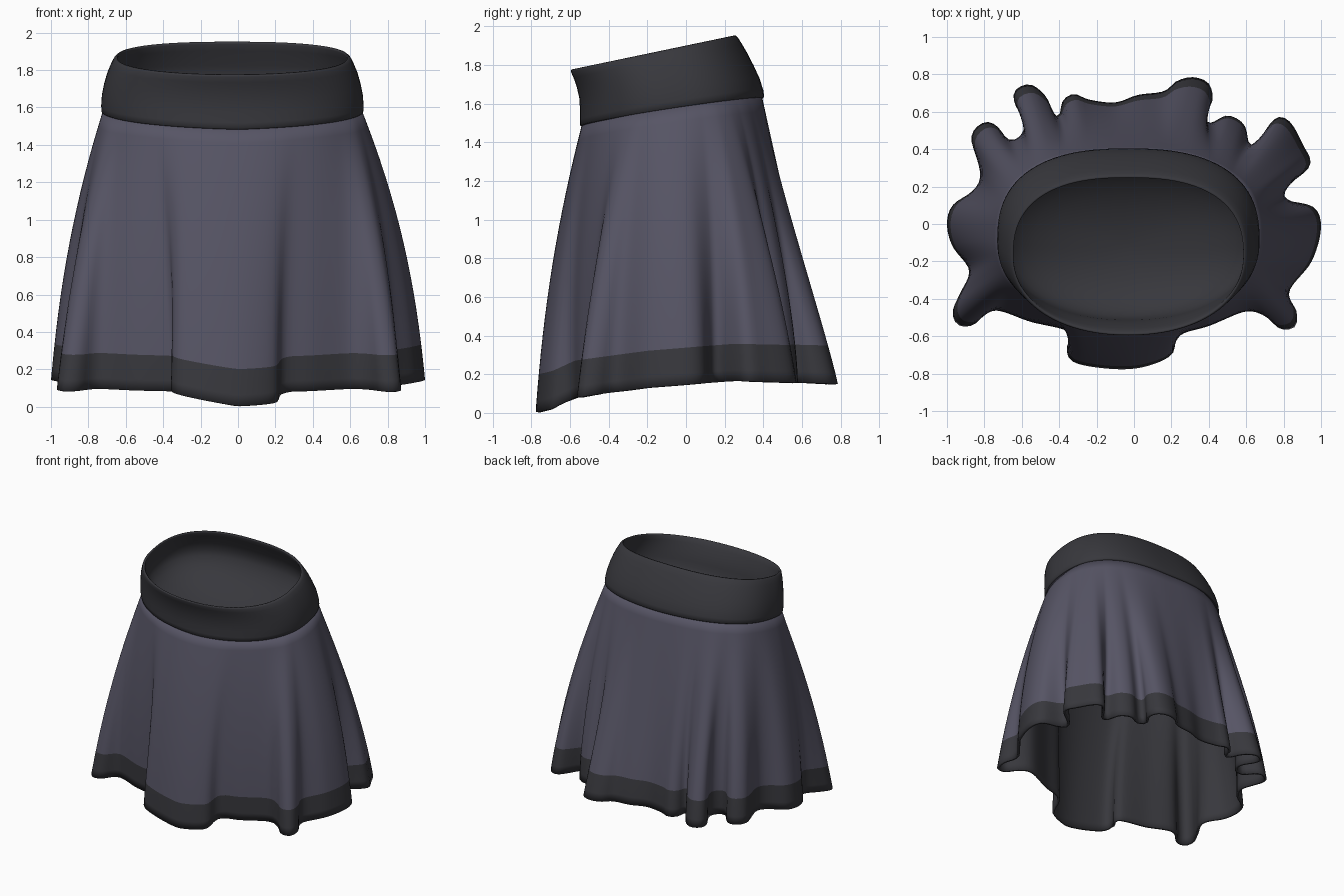
import bpy, math
from mathutils import Vector

if "Cube" in bpy.data.objects:
    bpy.data.objects.remove(bpy.data.objects["Cube"])


def material(name, rgb):
    m = bpy.data.materials.new(name)
    m.diffuse_color = (*rgb, 1)
    m.use_nodes = True
    m.node_tree.nodes["Principled BSDF"].inputs["Base Color"].default_value = m.diffuse_color
    return m


CLOTH = material("slate_cloth", (0.094, 0.090, 0.130))
DARK = material("charcoal_trim", (0.039, 0.039, 0.046))

# Hem outline seen from above, counter-clockwise from the right side
HEM = [(1.0, -.02), (.96, .09), (.81, .13), (.79, .18), (.94, .31), (.90, .43), (.83, .55),
       (.75, .56), (.63, .41), (.59, .53), (.50, .58), (.41, .54), (.37, .57), (.42, .66),
       (.40, .75), (.32, .785), (.23, .765), (.16, .71), (.02, .69), (-.10, .65), (-.24, .665),
       (-.32, .695), (-.38, .66), (-.40, .58), (-.43, .59), (-.47, .68), (-.55, .745),
       (-.63, .72), (-.64, .65), (-.58, .53), (-.61, .46), (-.67, .45), (-.74, .53),
       (-.81, .54), (-.87, .46), (-.82, .27), (-.86, .18), (-.97, .10), (-1.0, 0),
       (-.97, -.12), (-.88, -.25), (-.93, -.37), (-.97, -.47), (-.94, -.54), (-.86, -.54),
       (-.75, -.46), (-.55, -.52), (-.38, -.55), (-.32, -.58), (-.36, -.66), (-.32, -.74),
       (-.12, -.775), (.05, -.765), (.20, -.70), (.24, -.59), (.40, -.54), (.60, -.46),
       (.70, -.49), (.78, -.56), (.86, -.55), (.87, -.47), (.83, -.36), (.95, -.2)]
N = 240


def dense_loop(pts, n):
    """Catmull-Rom through the points, then even spacing along the length."""
    p = [Vector(q) for q in pts]
    fine = []
    for i in range(len(p)):
        a, b, c, d = (p[(i + k - 1) % len(p)] for k in range(4))
        for j in range(8):
            t = j / 8
            fine.append(.5 * (2 * b + (c - a) * t + (2 * a - 5 * b + 4 * c - d) * t * t
                              + (3 * b - a - 3 * c + d) * t ** 3))
    fine.append(fine[0])
    acc = [0]
    for a, b in zip(fine, fine[1:]):
        acc.append(acc[-1] + (b - a).length)
    out, k = [], 0
    for i in range(n):
        s = acc[-1] * i / n
        while acc[k + 1] < s:
            k += 1
        out.append(fine[k].lerp(fine[k + 1], (s - acc[k]) / (acc[k + 1] - acc[k])))
    return out


def blur(pts, w):
    n = len(pts)
    return [sum((pts[(i + k) % n] for k in range(-w, w + 1)), Vector((0, 0))) / (2 * w + 1)
            for i in range(n)]


def interp(x, table):
    for (x0, y0), (x1, y1) in zip(table, table[1:]):
        if x <= x1:
            return y0 + (y1 - y0) * max(0, (x - x0) / (x1 - x0))
    return table[-1][1]


def hem_z(p):
    z = interp(p.y, [(-.78, .002), (-.70, .02), (-.57, .08), (-.2, .13), (.25, .165), (.8, .15)])
    return z + .17 * max(0, -p.x) * min(1, max(0, (-.57 - p.y) / .12))


def waist(a, s, inset=0.0):
    """Point on the waistband: angle a, height s (0 bottom, 1 top)."""
    front = -.55 - .05 * s * s + .01 * math.sin(math.pi * s)
    back = .405 - .145 * s ** 1.4
    cy = -.08 - .09 * s
    c, q = math.cos(a), math.sin(a)
    e = 2 / (2.5 if q > 0 else 2.15)
    x = -.03 + math.copysign(abs(c) ** e, c) * (.70 - .072 * s ** 2.4 - inset)
    r = (back - cy if q > 0 else cy - front) - inset
    y = cy + math.copysign(abs(q) ** e, q) * r
    low, high = 1.565 + .154 * y + .03 * abs(x), 1.90 + .209 * y
    return Vector((x, y, low + (high - low) * s))


def make_tube(name, rings, mats, cap=False):
    n = len(rings[0])
    faces = [(r * n + i, r * n + n + i, r * n + n + (i + 1) % n, r * n + (i + 1) % n)
             for r in range(len(rings) - 1) for i in range(n)]
    if cap:
        faces.append(tuple(range(n)))
    me = bpy.data.meshes.new(name)
    me.from_pydata([v for ring in rings for v in ring], [], faces)
    for m in mats:
        me.materials.append(m)
    me.polygons.foreach_set("use_smooth", [True] * len(faces))
    ob = bpy.data.objects.new(name, me)
    bpy.context.collection.objects.link(ob)
    return ob


# Skirt: smooth flare from waist to averaged hem, plus folds that deepen downwards;
# the sides flare early, the back hangs straighter
hem = dense_loop(HEM, N)
base = blur(blur(hem, 14), 14)
angles = [math.atan2(p.y + .08, p.x + .03) for p in base]
HEM_T = .868
steps = [HEM_T * i / 14 for i in range(15)] + [.91, .96, 1.0]
rings = []
for t in steps:
    ring = []
    for a, b, h in zip(angles, base, hem):
        side = math.sin(a)
        power = interp(side, [(-1, 2.2), (0, 2.3), (.4, 2.0), (1, 1.15)])
        deepen = interp(side, [(-1, 1.1), (0, 1.45), (1, 1.75)])
        flare, fold = 1 - (1 - t) ** power, t ** deepen
        top = waist(a, .06, .012)
        xy = top.xy.lerp(b, flare) + (h - b) * fold
        ring.append((xy.x, xy.y, top.z + (hem_z(h) - top.z) * t))
    rings.append(ring)
skirt = make_tube("pleated_skirt", rings, [CLOTH, DARK])
for i, f in enumerate(skirt.data.polygons):
    f.material_index = 1 if i // N >= 14 else 0       # hem band
lining = skirt.modifiers.new("lining", "SOLIDIFY")
lining.thickness = .018
lining.offset = -1
lining.material_offset = 1
lining.material_offset_rim = 1

# Waistband: dished lining, inner wall, rounded rim, outer wall
M = 96
loop = [2 * math.pi * i / M for i in range(M)]
inner = [waist(a, .4, .035) for a in loop]
centre = Vector((-.03, -.12))
band = []
for k in (.06, .25, .45, .62, .76, .87, .94, .985):   # bowl closing the inside
    band.append([Vector((*centre.lerp(v.xy, k),
                         v.z * k + 1.68 * (1 - k) - .27 * math.sqrt(1 - k * k)))
                 for v in inner])
for s, inset in [(.4, .035), (.6, .03), (.85, .024), (.96, .02), (1, .013), (.995, .005),
                 (.96, 0), (.85, 0), (.7, 0), (.5, 0), (.3, -.002), (.12, -.002),
                 (.02, 0), (0, .008), (.02, .03)]:
    band.append([waist(a, s, inset) for a in loop])
make_tube("waistband", band, [DARK], cap=True)
